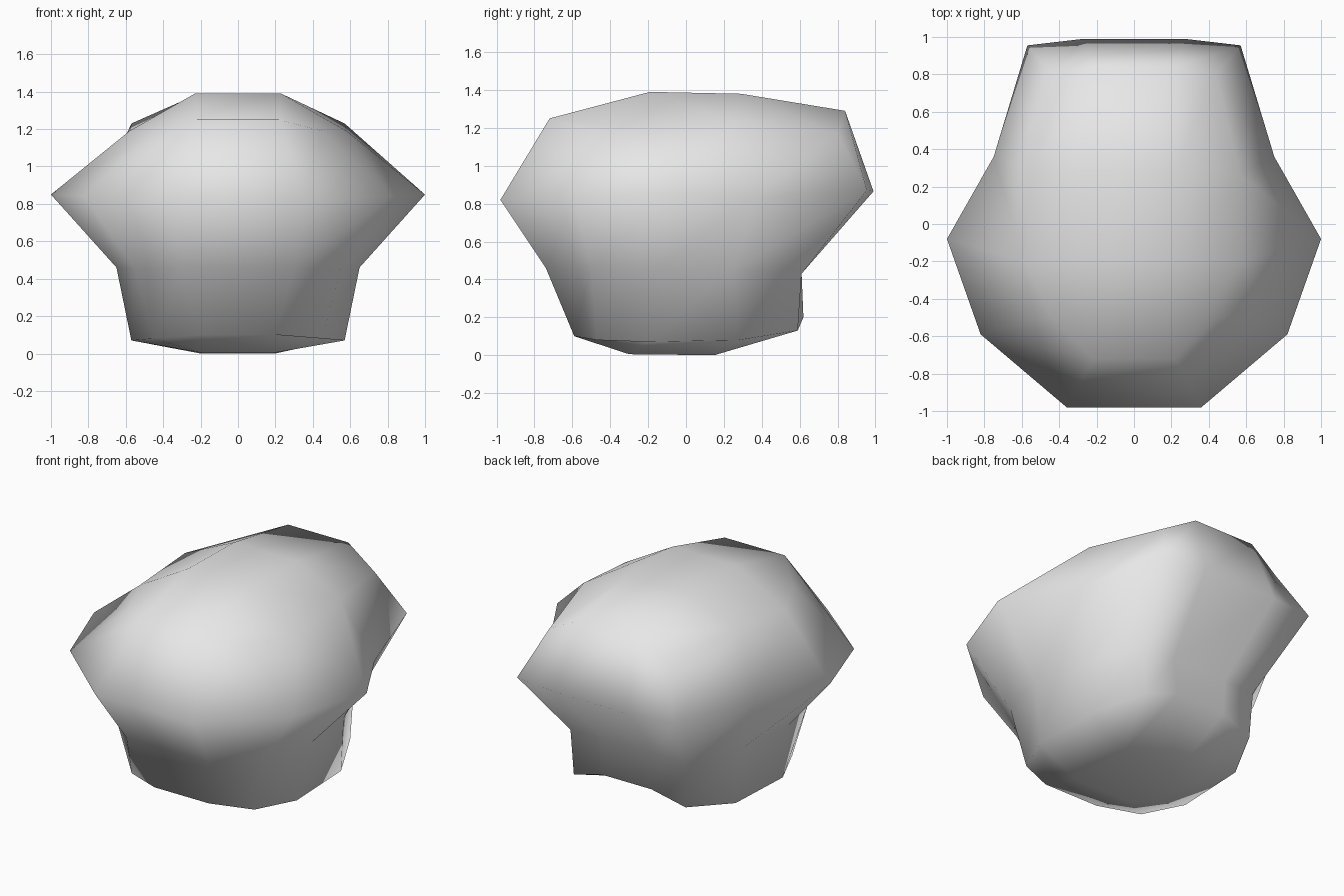
import bpy, bmesh

if "Cube" in bpy.data.objects:
    bpy.data.objects.remove(bpy.data.objects["Cube"], do_unlink=True)

# Half cross-sections from bottom to top: front, front corner, side x2, back corner, back
rings = [
    [(.20, -.59, .10), (.45, -.47, .08), (.57, -.20, .07),
     (.56, .28, .08), (.41, .59, .13), (.18, .62, .20)],
    [(.30, -.74, .46), (.55, -.50, .45), (.65, -.15, .46),
     (.60, .25, .45), (.42, .61, .43), (.20, .61, .44)],
    [(.36, -.98, .82), (.82, -.59, .84), (1.0, -.08, .85),
     (.75, .36, .83), (.57, .955, .87), (.27, .99, .865)],
    [(.22, -.72, 1.25), (.45, -.49, 1.19), (.58, -.20, 1.19),
     (.57, .26, 1.23), (.44, .80, 1.17), (.22, .84, 1.29)],
]
bottom_inner = [(.20, -.30, .005), (.20, .15, 0)]
top_inner = [(.23, -.19, 1.39), (.23, .29, 1.38)]

bm = bmesh.new()


def pair(p):
    """Vertex and its mirror image."""
    return bm.verts.new(p), bm.verts.new((-p[0], p[1], p[2]))


def cap(ring, inner):
    """Close a ring with a three by three grid of quads."""
    front, corner_f, side_f, side_b, corner_b, back = ring
    rows = []
    for outer, mid in ((corner_f, front), (side_f, inner[0]),
                       (side_b, inner[1]), (corner_b, back)):
        rows.append([outer[1], mid[1], mid[0], outer[0]])
    for lower, upper in zip(rows, rows[1:]):
        for i in range(3):
            bm.faces.new((lower[i], lower[i + 1], upper[i + 1], upper[i]))


pairs = [[pair(p) for p in ring] for ring in rings]
loops = [[p[0] for p in ring] + [p[1] for p in reversed(ring)] for ring in pairs]

# Side walls
for low, high in zip(loops, loops[1:]):
    for i in range(12):
        j = (i + 1) % 12
        bm.faces.new((low[i], low[j], high[j], high[i]))

# Rounded underside and crown
cap(pairs[0], [pair(p) for p in bottom_inner])
cap(pairs[-1], [pair(p) for p in top_inner])

bmesh.ops.recalc_face_normals(bm, faces=bm.faces[:])
for face in bm.faces:
    face.smooth = True

mesh = bpy.data.meshes.new("head_block")
bm.to_mesh(mesh)
bm.free()

# Plain grey
grey = bpy.data.materials.new("light_grey")
grey.use_nodes = True
colour = (.8, .8, .8, 1)
grey.diffuse_color = colour
grey.node_tree.nodes["Principled BSDF"].inputs["Base Color"].default_value = colour
mesh.materials.append(grey)

body = bpy.data.objects.new("head_block", mesh)
bpy.context.collection.objects.link(body)
